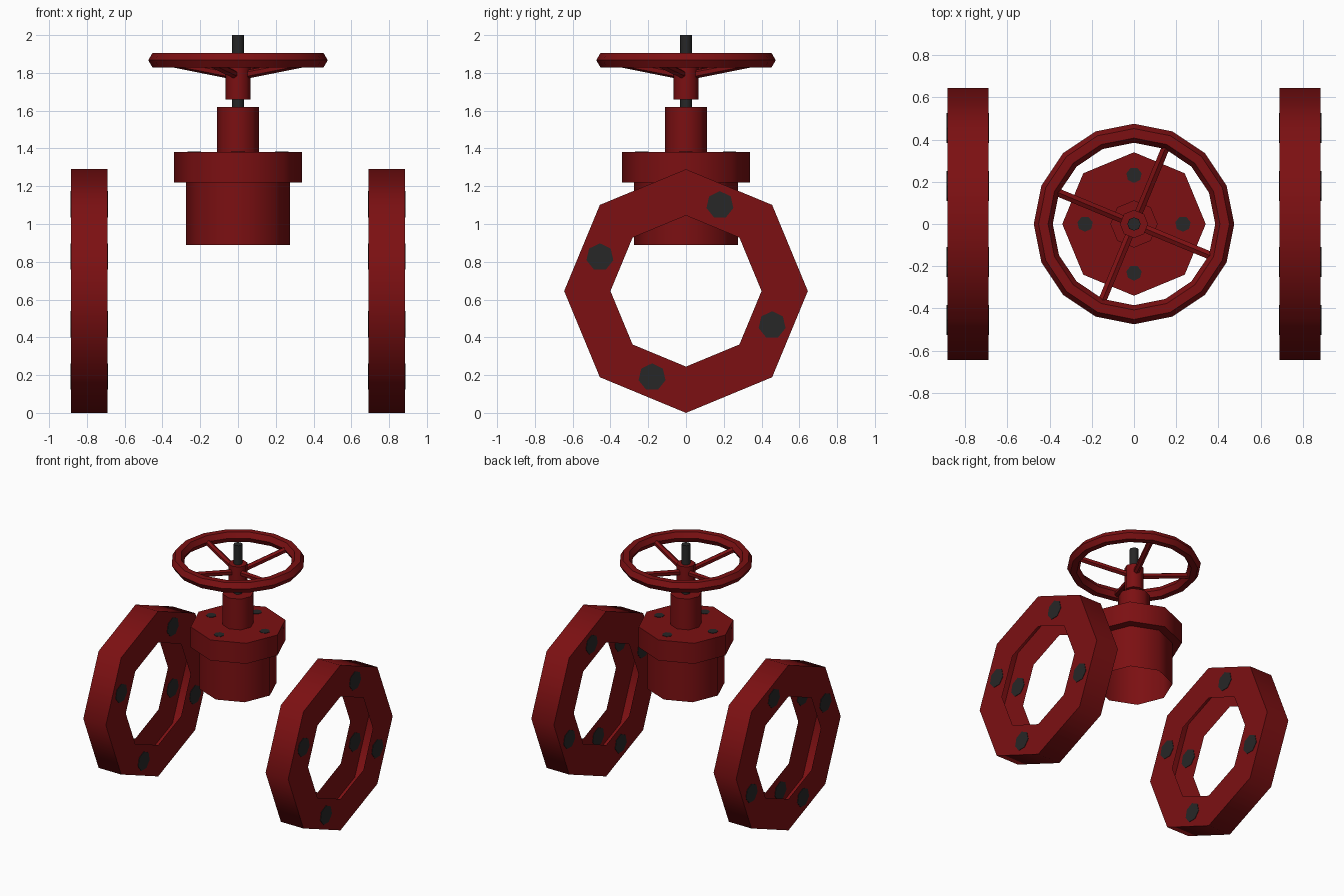
import bpy, bmesh, math
from mathutils import Matrix, Vector

if "Cube" in bpy.data.objects:
    bpy.data.objects.remove(bpy.data.objects["Cube"])


def material(name, rgb):
    m = bpy.data.materials.new(name)
    m.diffuse_color = (*rgb, 1)
    m.use_nodes = True
    m.node_tree.nodes["Principled BSDF"].inputs["Base Color"].default_value = m.diffuse_color
    return m


RED = material("dark red paint", (0.2, 0.005, 0.006))
DARK = material("dark steel", (0.02, 0.02, 0.02))


def finish(name, bm, mat, normals=True):
    if normals:
        bmesh.ops.recalc_face_normals(bm, faces=bm.faces)
    me = bpy.data.meshes.new(name)
    bm.to_mesh(me)
    bm.free()
    me.materials.append(mat)
    ob = bpy.data.objects.new(name, me)
    bpy.context.collection.objects.link(ob)
    bpy.ops.object.select_all(action='DESELECT')
    ob.select_set(True)
    bpy.context.view_layer.objects.active = ob
    bpy.ops.object.shade_smooth_by_angle(angle=math.radians(50))
    return ob


def lathe(name, profile, mat, sides=8, matrix=Matrix(), closed=False):
    """Revolve (radius, height) points around z, then place with matrix."""
    bm = bmesh.new()
    rings = []
    for r, z in profile:
        rings.append([bm.verts.new((r * math.cos(2 * math.pi * i / sides),
                                    r * math.sin(2 * math.pi * i / sides), z))
                      for i in range(sides)])
    pairs = list(zip(rings, rings[1:]))
    if closed:
        pairs.append((rings[-1], rings[0]))
    for a, b in pairs:
        for i in range(sides):
            j = (i + 1) % sides
            bm.faces.new((a[i], a[j], b[j], b[i]))
    bm.transform(matrix)
    return finish(name, bm, mat)


def rod(name, a, b, radius, mat, sides=8):
    """Capped cylinder between two points."""
    a, b = Vector(a), Vector(b)
    d = b - a
    bm = bmesh.new()
    bmesh.ops.create_cone(bm, cap_ends=True, segments=sides, radius1=radius,
                          radius2=radius, depth=d.length,
                          matrix=Matrix.Translation((a + b) / 2)
                          @ d.to_track_quat('Z', 'Y').to_matrix().to_4x4())
    return finish(name, bm, mat)


# Pipe flanges: hollow octagonal rings without an inner wall, bolts on both caps
CZ = 0.645
for side, label in ((-1, "left"), (1, "right")):
    place = Matrix.Translation((side * 0.7875, 0, CZ)) @ Matrix.Rotation(math.pi / 2, 4, 'Y')
    h = 0.0975
    lathe(label + "_pipe_flange",
          [(0.40, -h), (0.645, -h), (0.645, h), (0.40, h)], RED, 8, place)
    for k in range(4):
        ang = math.radians(68.5 + 90 * k)
        y, z = 0.49 * math.cos(ang), CZ + 0.49 * math.sin(ang)
        for s in (-h, h):
            x = side * 0.7875 + s
            rod(f"{label}_flange_bolt", (x - 0.003, y, z), (x + 0.003, y, z), 0.073, DARK, 7)

# Bonnet: open-bottomed body, flange and neck
lathe("bonnet", [(0.275, 0.89), (0.275, 1.22), (0.34, 1.22), (0.34, 1.38),
                 (0.112, 1.38), (0.112, 1.62), (0.03, 1.62)], RED)
for k in range(4):
    ang = math.pi / 2 * k
    x, y = 0.232 * math.cos(ang), 0.232 * math.sin(ang)
    rod("bonnet_bolt", (x, y, 1.377), (x, y, 1.383), 0.037, DARK, 7)

# Stem and handwheel hub
rod("stem", (0, 0, 1.6), (0, 0, 2.0), 0.032, DARK)
rod("handwheel_hub", (0, 0, 1.66), (0, 0, 1.85), 0.067, RED)

# Handwheel rim and spokes
rim = [(0.43 + 0.045 * math.cos(math.pi / 3 * i), 1.867 + 0.045 * math.sin(math.pi / 3 * i))
       for i in range(6)]
lathe("handwheel_rim", rim, RED, 16, closed=True)
for k in range(4):
    ang = math.radians(67.5 + 90 * k)
    c, s = math.cos(ang), math.sin(ang)
    rod("handwheel_spoke", (0.04 * c, 0.04 * s, 1.79), (0.41 * c, 0.41 * s, 1.858), 0.022, RED, 6)
